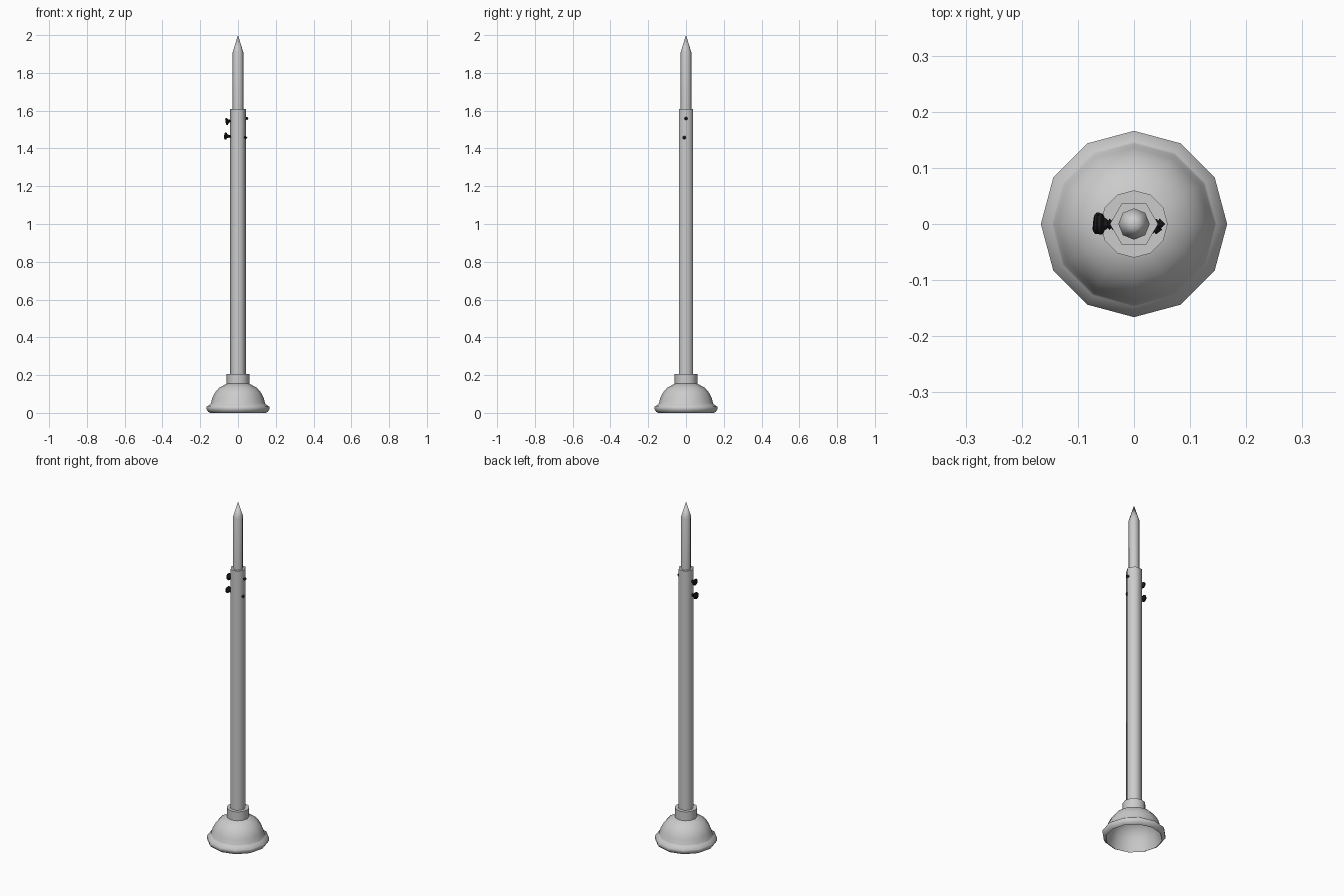
import bpy, bmesh, math
from mathutils import Vector

if "Cube" in bpy.data.objects:
    bpy.data.objects.remove(bpy.data.objects["Cube"])


def material(name, rgb):
    m = bpy.data.materials.new(name)
    m.diffuse_color = (*rgb, 1)
    m.use_nodes = True
    m.node_tree.nodes["Principled BSDF"].inputs["Base Color"].default_value = m.diffuse_color
    return m


GREY = material("light_grey", (0.6, 0.6, 0.6))
BLACK = material("screw_black", (0.012, 0.012, 0.014))


def lathe(name, profile, sides, mat, angle=62):
    """Spin (radius, z) points round z; radius 0 makes a pole point."""
    bm = bmesh.new()
    rings = []
    for r, z in profile:
        if r == 0:
            rings.append([bm.verts.new((0, 0, z))])
        else:
            rings.append([bm.verts.new((r * math.cos(2 * math.pi * i / sides),
                                        r * math.sin(2 * math.pi * i / sides), z))
                          for i in range(sides)])
    for a, b in zip(rings, rings[1:]):
        for i in range(sides):
            j = (i + 1) % sides
            quad = [a[i % len(a)], a[j % len(a)], b[j % len(b)], b[i % len(b)]]
            bm.faces.new(list(dict.fromkeys(quad)))
    bmesh.ops.recalc_face_normals(bm, faces=bm.faces)
    me = bpy.data.meshes.new(name)
    bm.to_mesh(me)
    bm.free()
    me.materials.append(mat)
    ob = bpy.data.objects.new(name, me)
    bpy.context.collection.objects.link(ob)
    bpy.ops.object.select_all(action='DESELECT')
    ob.select_set(True)
    bpy.context.view_layer.objects.active = ob
    bpy.ops.object.shade_smooth_by_angle(angle=math.radians(angle))
    return ob


# Hollow rubber cup: inside surface, rolled rim, then the outer dome
lathe("suction_cup", [
    (0, 0.147), (0.055, 0.145), (0.092, 0.125), (0.113, 0.10), (0.128, 0.07),
    (0.136, 0.04), (0.148, 0.0), (0.157, 0.005), (0.166, 0.018), (0.166, 0.033),
    (0.147, 0.045), (0.143, 0.052), (0.136, 0.08), (0.122, 0.107), (0.10, 0.133),
    (0.06, 0.155), (0, 0.157)], 12, GREY)

# Collar that grips the pole
lathe("collar", [(0, 0.15), (0.06, 0.15), (0.06, 0.207), (0, 0.207)], 12, GREY)

# Six sided pole
lathe("pole", [(0, 0.19), (0.043, 0.19), (0.043, 1.61), (0, 1.61)], 6, GREY)

# Eight sided spike with a pointed tip
lathe("spike", [(0, 1.58), (0.028, 1.58), (0.028, 1.91), (0, 2.0)], 8, GREY)

# Two screws driven crosswise through the pole, each slightly askew
for label, head, tip in (("upper", (-0.066, 0.0, 1.542), (0.056, 0.0, 1.56)),
                         ("lower", (-0.072, 0.002, 1.466), (0.05, -0.01, 1.457))):
    head, tip = Vector(head), Vector(tip)
    length = (tip - head).length
    profile = [(0, 0), (0.014, 0), (0.019, 0.004), (0.019, 0.010), (0.011, 0.014),
               (0.009, 0.018)]
    z = 0.02
    while z < length - 0.012:  # thread ridges
        profile += [(0.006, z), (0.0095, z + 0.003)]
        z += 0.006
    profile += [(0.006, length - 0.006), (0, length)]
    screw = lathe(label + "_screw", profile, 12, BLACK, angle=30)
    screw.location = head
    screw.rotation_euler = (tip - head).to_track_quat('Z', 'Y').to_euler()
